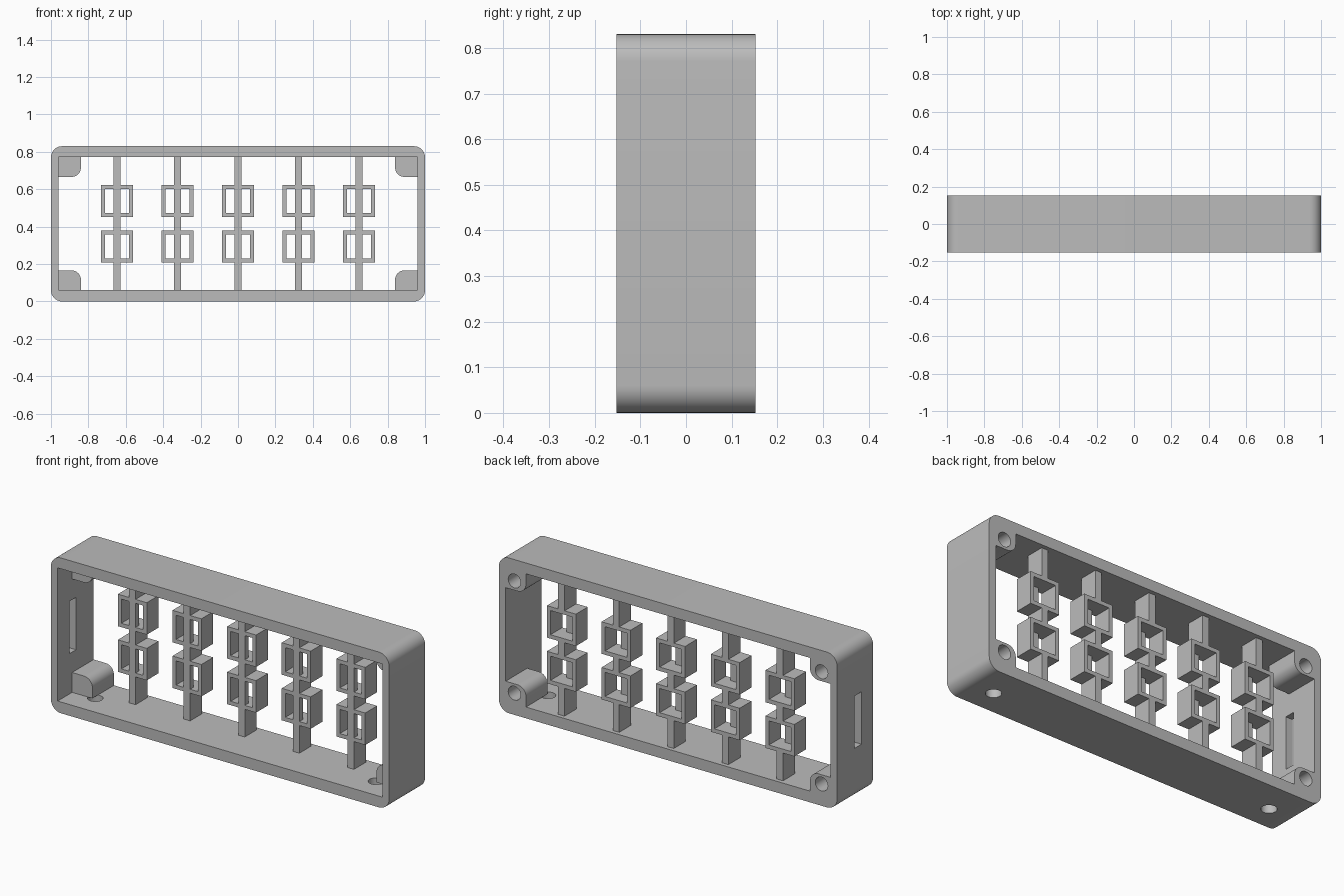
import bpy
import bmesh
from math import cos, sin, pi, radians
from mathutils import Matrix, Vector

cube = bpy.data.objects.get("Cube")
if cube:
    bpy.data.objects.remove(cube, do_unlink=True)

GREY = (0.5, 0.5, 0.5, 1)
mat = bpy.data.materials.new("plain grey")
mat.use_nodes = True
mat.diffuse_color = GREY
mat.node_tree.nodes["Principled BSDF"].inputs["Base Color"].default_value = GREY

HEIGHT, BACK, FRONT = 0.83, 0.152, -0.152
IN_X, IN_LOW, IN_HIGH = 0.96, 0.06, 0.772


def make(name, bm):
    bmesh.ops.recalc_face_normals(bm, faces=bm.faces)
    mesh = bpy.data.meshes.new(name)
    bm.to_mesh(mesh)
    bm.free()
    obj = bpy.data.objects.new(name, mesh)
    bpy.context.collection.objects.link(obj)
    mesh.materials.append(mat)
    return obj


def prism(name, outline, y0, y1):
    """Extrude an (x, z) outline along y."""
    bm = bmesh.new()
    face = bm.faces.new([bm.verts.new((x, y0, z)) for x, z in outline])
    new = bmesh.ops.extrude_face_region(bm, geom=[face])["geom"]
    verts = [v for v in new if isinstance(v, bmesh.types.BMVert)]
    bmesh.ops.translate(bm, verts=verts, vec=(0, y1 - y0, 0))
    return make(name, bm)


def box(name, x0, x1, y0, y1, z0, z1):
    return prism(name, [(x0, z0), (x1, z0), (x1, z1), (x0, z1)], y0, y1)


def drill(center, radius, depth, axis):
    bm = bmesh.new()
    turn = Vector((0, 0, 1)).rotation_difference(Vector(axis)).to_matrix().to_4x4()
    bmesh.ops.create_cone(bm, cap_ends=True, segments=32, radius1=radius,
                          radius2=radius, depth=depth,
                          matrix=Matrix.Translation(center) @ turn)
    return make("drill", bm)


def cut(obj, *cutters):
    """Subtract the cutters, then delete them."""
    for c in cutters:
        mod = obj.modifiers.new("cut", 'BOOLEAN')
        mod.operation, mod.solver, mod.object = 'DIFFERENCE', 'EXACT', c
    graph = bpy.context.evaluated_depsgraph_get()
    mesh = bpy.data.meshes.new_from_object(obj.evaluated_get(graph))
    obj.modifiers.clear()
    obj.data = mesh
    for c in cutters:
        bpy.data.objects.remove(c, do_unlink=True)


def smooth(obj):
    bpy.ops.object.select_all(action='DESELECT')
    obj.select_set(True)
    bpy.context.view_layer.objects.active = obj
    bpy.ops.object.shade_smooth_by_angle(angle=radians(30))


def arc(cx, cz, r, start, steps=10):
    return [(cx + r * cos(start + pi / 2 * i / steps),
             cz + r * sin(start + pi / 2 * i / steps)) for i in range(steps + 1)]


# Outer frame with rounded corners, a side slot and two floor holes
R = 0.06
outline = (arc(1 - R, HEIGHT - R, R, 0) + arc(R - 1, HEIGHT - R, R, pi / 2)
           + arc(R - 1, R, R, pi) + arc(1 - R, R, R, 1.5 * pi))
frame = prism("outer_frame", outline, FRONT, BACK)
cut(frame,
    box("opening", -IN_X, IN_X, -0.3, 0.3, IN_LOW, IN_HIGH),
    box("slot", -1.1, -0.9, -0.054, 0.003, 0.275, 0.555),
    drill((-0.83, -0.02, 0.03), 0.038, 0.2, (0, 0, 1)),
    drill((0.83, -0.02, 0.03), 0.038, 0.2, (0, 0, 1)))
smooth(frame)

# Corner posts with blind screw holes in the back
W, H, PR = 0.12, 0.106, 0.05
for sx, side in ((-1, "right"), (1, "left")):
    for sz, level in ((1, "lower"), (-1, "upper")):
        wall = IN_LOW if sz > 0 else IN_HIGH
        local = [(0, 0), (W, 0)] + arc(W - PR, H - PR, PR, 0) + [(0, H)]
        pts = [(sx * (IN_X - u), wall + sz * v) for u, v in local]
        post = prism(f"corner_post_{level}_{side}", pts, -0.03, BACK)
        hole = (sx * (IN_X - 0.052), BACK, wall + sz * 0.056)
        cut(post, drill(hole, 0.037, 0.24, (0, 1, 0)))
        smooth(post)

# Upright bars, each carrying two open-backed sockets
SIZE, WALL, BAR = 0.171, 0.021, 0.019
Y0, Y1 = 0.03, 0.13
SOCKETS = (0.208, 0.452)
for n in range(5):
    x = (n - 2) * 0.323
    spans = [(IN_LOW, SOCKETS[0]), (SOCKETS[0] + SIZE, SOCKETS[1]),
             (SOCKETS[1] + SIZE, IN_HIGH)]
    for k, (z0, z1) in enumerate(spans):
        box(f"bar_{n + 1}_part_{k + 1}", x - BAR, x + BAR, Y0, Y1, z0, z1)
    for k, z in enumerate(SOCKETS):
        socket = box(f"socket_{n + 1}_{k + 1}", x - SIZE / 2, x + SIZE / 2,
                     Y0, Y1, z, z + SIZE)
        low, high = z + WALL, z + SIZE - WALL
        edge = SIZE / 2 - WALL
        # Cup from the back, then two windows beside the front divider
        cut(socket,
            box("cup", x - edge, x + edge, Y0 + 0.03, 0.3, low, high),
            box("window_a", x - edge, x - BAR, 0, Y0 + 0.05, low, high),
            box("window_b", x + BAR, x + edge, 0, Y0 + 0.05, low, high))
